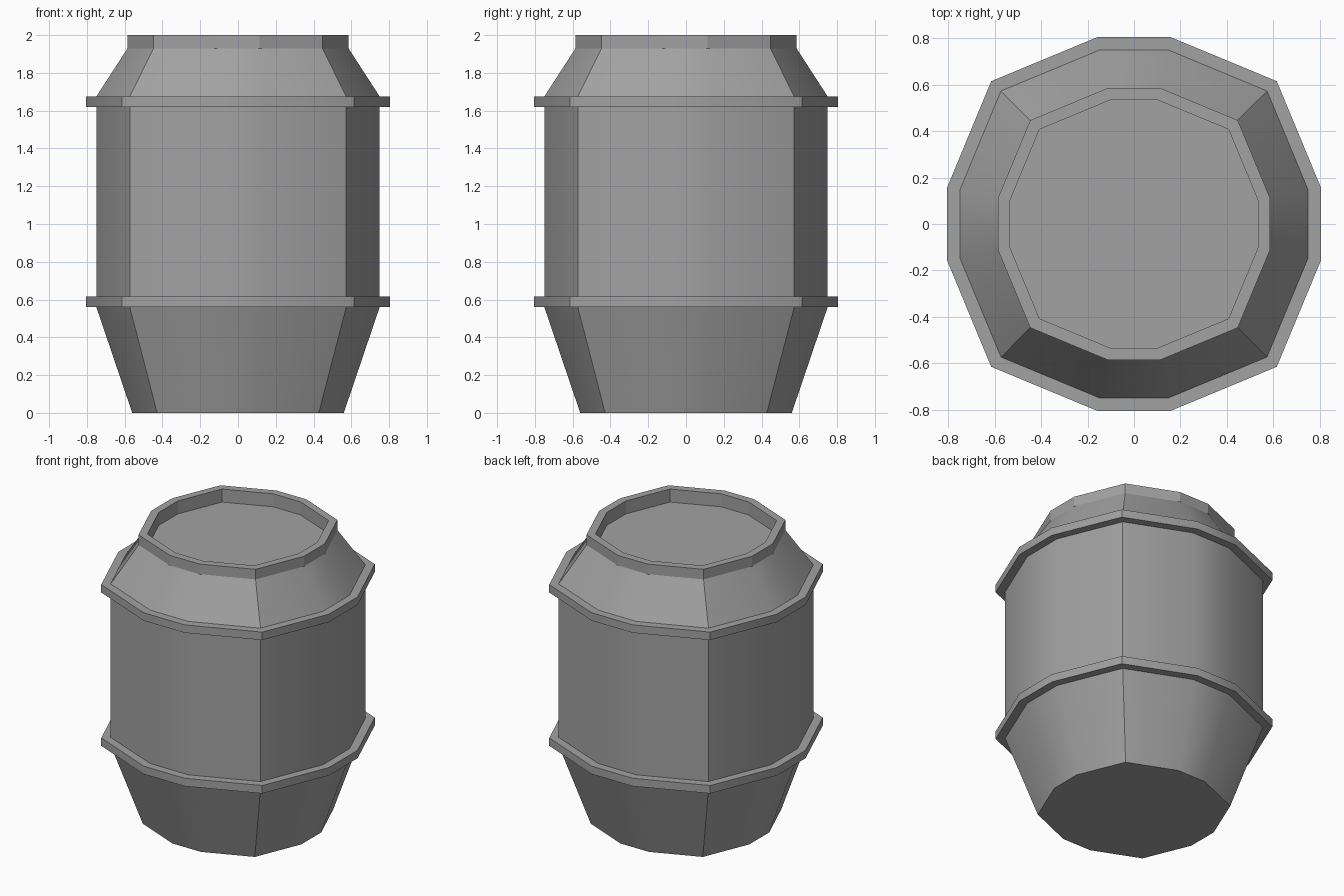
import bpy
import bmesh
import math

cube = bpy.data.objects.get("Cube")
if cube:
    bpy.data.objects.remove(cube, do_unlink=True)

metal = bpy.data.materials.new("grey_metal")
metal.use_nodes = True
GREY = (0.36, 0.36, 0.36, 1)
metal.diffuse_color = GREY
metal.node_tree.nodes["Principled BSDF"].inputs["Base Color"].default_value = GREY


def outline(r):
    """Twelve-sided section whose four diagonal corners stand proud."""
    quarter = [(r, -0.195 * r), (r, 0.195 * r), (0.764 * r, 0.764 * r)]
    points = []
    for _ in range(4):
        points += quarter
        quarter = [(-y, x) for x, y in quarter]
    return points


def loft(name, profile, closed=False, cap_start=False, cap_end=False, smooth=True):
    """Join twelve-sided sections given as (half width, height)."""
    bm = bmesh.new()
    rings = [[bm.verts.new((x, y, z)) for x, y in outline(r)] for r, z in profile]
    pairs = list(zip(rings, rings[1:]))
    if closed:
        pairs.append((rings[-1], rings[0]))
    for a, b in pairs:
        n = len(a)
        for i in range(n):
            j = (i + 1) % n
            bm.faces.new((a[i], a[j], b[j], b[i]))
    if cap_start:
        bm.faces.new(rings[0][::-1])
    if cap_end:
        bm.faces.new(rings[-1])
    mesh = bpy.data.meshes.new(name)
    bm.to_mesh(mesh)
    bm.free()
    mesh.materials.append(metal)
    obj = bpy.data.objects.new(name, mesh)
    bpy.context.collection.objects.link(obj)
    if smooth:
        bpy.ops.object.select_all(action="DESELECT")
        obj.select_set(True)
        bpy.context.view_layer.objects.active = obj
        bpy.ops.object.shade_smooth_by_angle(angle=math.radians(30))
    return obj


# Barrel walls
loft("lower_taper", [(0.56, 0), (0.75, 0.56)], cap_start=True)
loft("barrel_wall", [(0.75, 0.56), (0.75, 1.675)])
loft("shoulder", [(0.75, 1.675), (0.585, 1.93)])

# Hoops around the barrel
for name, z in (("lower_hoop", 0.56), ("upper_hoop", 1.62)):
    loft(name, [(0.75, z), (0.805, z), (0.805, z + 0.055), (0.75, z + 0.055)], closed=True)

# Raised rim with a sunken lid
loft("rim_and_lid", [(0.585, 1.93), (0.585, 2), (0.533, 2), (0.533, 1.91)],
     cap_end=True, smooth=False)
